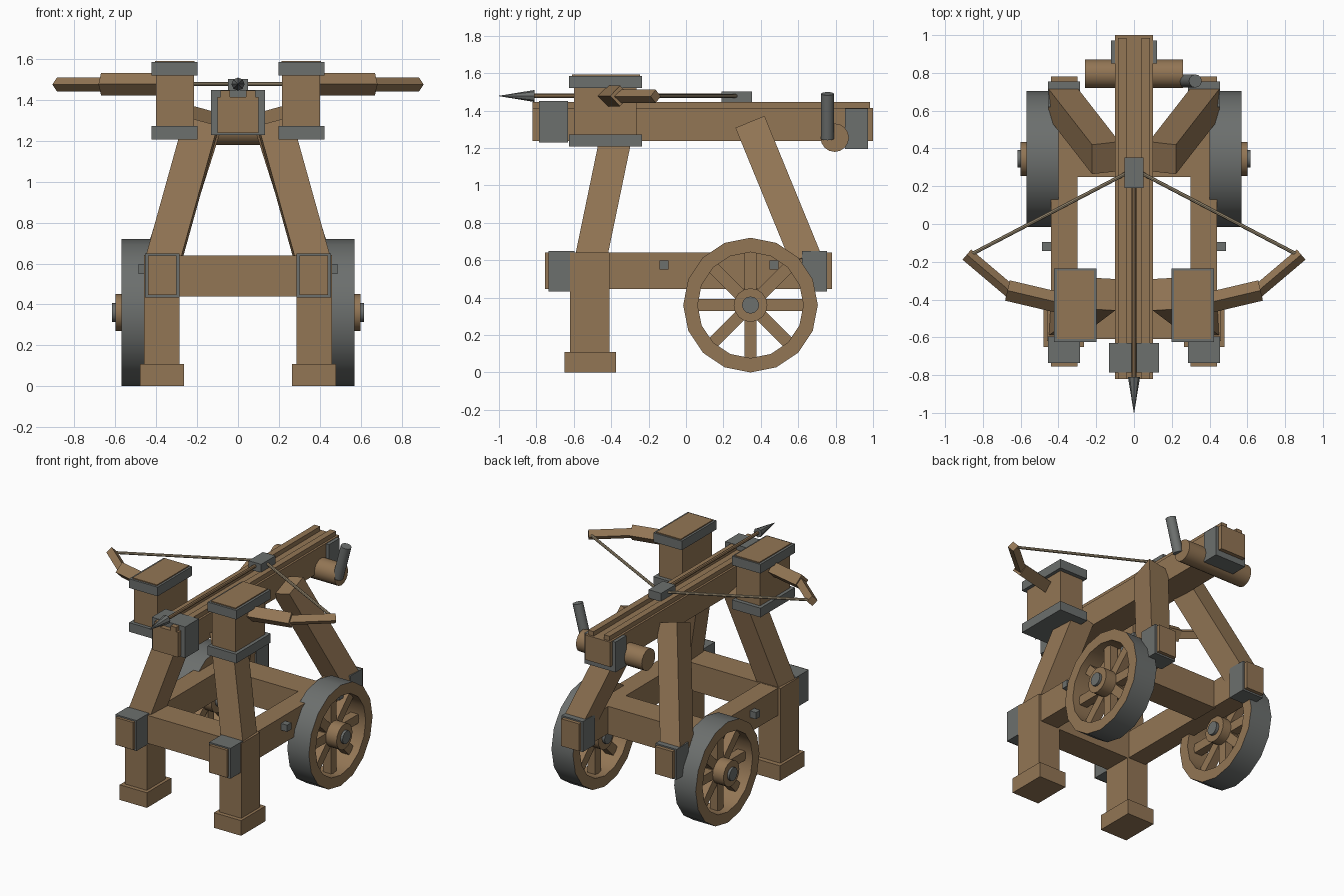
import bpy, bmesh, math
from mathutils import Vector, Matrix

old = bpy.data.objects.get("Cube")
if old:
    bpy.data.objects.remove(old)


def material(name, rgb):
    m = bpy.data.materials.new(name)
    m.use_nodes = True
    col = (*rgb, 1)
    m.diffuse_color = col
    m.node_tree.nodes["Principled BSDF"].inputs["Base Color"].default_value = col
    return m


WOOD = material("brown wood", (0.29, 0.18, 0.09))
IRON = material("grey iron", (0.15, 0.16, 0.155))
ROPE = material("tan rope", (0.35, 0.28, 0.18))


def finish(name, bm, *mats, smooth=False):
    bmesh.ops.recalc_face_normals(bm, faces=bm.faces)
    me = bpy.data.meshes.new(name)
    bm.to_mesh(me)
    bm.free()
    for m in mats:
        me.materials.append(m)
    ob = bpy.data.objects.new(name, me)
    bpy.context.collection.objects.link(ob)
    if smooth:
        bpy.ops.object.select_all(action="DESELECT")
        ob.select_set(True)
        bpy.context.view_layer.objects.active = ob
        bpy.ops.object.shade_smooth_by_angle(angle=math.radians(35))
    return ob


def box(name, mat, x, y, z):
    """Box from (min, max) ranges."""
    bm = bmesh.new()
    bmesh.ops.create_cube(bm, size=1)
    for v in bm.verts:
        v.co = [r[0] if c < 0 else r[1] for c, r in zip(v.co, (x, y, z))]
    return finish(name, bm, mat)


def frame(a, b, side):
    """Matrix at the middle of a-b, with local z along it and local x near side."""
    z = (b - a).normalized()
    y = z.cross(side).normalized()
    x = y.cross(z)
    rot = Matrix((x, y, z)).transposed().to_4x4()
    return Matrix.Translation((a + b) / 2) @ rot


def beam(name, mat, a, b, w, d, roll=0, side=(1, 0, 0)):
    """Rectangular beam running from a to b."""
    a, b = Vector(a), Vector(b)
    bm = bmesh.new()
    bmesh.ops.create_cube(bm, size=1)
    size = Matrix.Diagonal((w, d, (b - a).length, 1))
    bm.transform(frame(a, b, Vector(side)) @ Matrix.Rotation(roll, 4, "Z") @ size)
    return finish(name, bm, mat)


def rod(name, mat, a, b, r1, r2=None, sides=16, side=(0, 0, 1), smooth=True):
    """Cylinder or cone running from a to b."""
    a, b = Vector(a), Vector(b)
    bm = bmesh.new()
    bmesh.ops.create_cone(bm, cap_ends=True, segments=sides, radius1=r1,
                          radius2=r1 if r2 is None else r2, depth=(b - a).length)
    bm.transform(frame(a, b, Vector(side)))
    return finish(name, bm, mat, smooth=smooth)


def span(s, lo, hi):
    return (lo, hi) if s > 0 else (-hi, -lo)


def rim(name, x, centre, outer, inner, sides=16):
    """Wooden ring with an iron tread."""
    bm = bmesh.new()
    rings = []
    for i in range(sides):
        t = 2 * math.pi * i / sides
        rings.append([bm.verts.new((px, centre[0] + r * math.sin(t), centre[1] + r * math.cos(t)))
                      for px, r in ((x[0], outer), (x[1], outer), (x[1], inner), (x[0], inner))])
    for i, ring in enumerate(rings):
        nxt = rings[(i + 1) % sides]
        for k in range(4):
            j = (k + 1) % 4
            f = bm.faces.new((ring[k], ring[j], nxt[j], nxt[k]))
            f.material_index = 1 if k == 0 else 0
    return finish(name, bm, WOOD, IRON, smooth=True)


# Base frame cross beams
box("front_cross_beam", WOOD, (-0.31, 0.31), (-0.61, -0.41), (0.44, 0.64))
box("rear_cross_beam", WOOD, (-0.31, 0.31), (0.25, 0.45), (0.44, 0.64))

HUB = (0.345, 0.36)
for s, tag in ((1, "left"), (-1, "right")):
    # Side beam with iron end straps and square bolts
    box(f"{tag}_side_beam", WOOD, span(s, 0.30, 0.44), (-0.755, 0.78), (0.445, 0.64))
    for end, y in (("front", (-0.735, -0.595)), ("rear", (0.62, 0.755))):
        box(f"{tag}_{end}_beam_strap", IRON, span(s, 0.287, 0.455), y, (0.433, 0.65))
    for i, y in enumerate((-0.118, 0.47)):
        box(f"{tag}_bolt_{i}", IRON, span(s, 0.43, 0.487), (y - 0.024, y + 0.024), (0.55, 0.598))

    # Front post and foot
    box(f"{tag}_front_post", WOOD, span(s, 0.287, 0.46), (-0.62, -0.41), (0.05, 0.642))
    box(f"{tag}_foot", WOOD, span(s, 0.265, 0.48), (-0.65, -0.375), (0, 0.108))

    # Leaning supports
    beam(f"{tag}_front_support", WOOD, (s * 0.375, -0.515, 0.58), (s * 0.18, -0.37, 1.28),
         0.168, 0.17)
    beam(f"{tag}_rear_support", WOOD, (s * 0.38, 0.645, 0.60), (s * 0.15, 0.35, 1.32),
         0.15, 0.168)

    # Wheel
    rim(f"{tag}_wheel_rim", span(s, 0.40, 0.57), HUB, 0.36, 0.283)
    rod(f"{tag}_wheel_hub", WOOD, (s * 0.39, *HUB), (s * 0.60, *HUB), 0.09)
    rod(f"{tag}_axle_end", IRON, (s * 0.37, *HUB), (s * 0.617, *HUB), 0.046, sides=12)
    for i in range(8):
        t = i * math.pi / 4
        d = Vector((0, math.cos(t), math.sin(t)))
        c = Vector((s * 0.485, *HUB))
        beam(f"{tag}_spoke_{i}", WOOD, c + d * 0.07, c + d * 0.29, 0.06, 0.065)

    # Torsion tower with iron collars
    box(f"{tag}_tower", WOOD, span(s, 0.215, 0.40), (-0.60, -0.265), (1.215, 1.56))
    box(f"{tag}_tower_top", WOOD, span(s, 0.213, 0.407), (-0.61, -0.245), (1.55, 1.592))
    for end, z in (("lower", (1.207, 1.272)), ("upper", (1.52, 1.585))):
        box(f"{tag}_{end}_collar", IRON, span(s, 0.198, 0.424), (-0.625, -0.236), z)

    # Two-piece bow arm, set on edge, and its string
    q = math.pi / 4
    beam(f"{tag}_inner_arm", WOOD, (s * 0.36, -0.425, 1.478), (s * 0.67, -0.352, 1.478),
         0.078, 0.078, roll=q, side=(0, 0, 1))
    beam(f"{tag}_outer_arm", WOOD, (s * 0.645, -0.365, 1.476), (s * 0.885, -0.162, 1.476),
         0.05, 0.05, roll=q, side=(0, 0, 1))
    rod(f"{tag}_string", ROPE, (s * 0.87, -0.165, 1.478), (0, 0.29, 1.478), 0.01, sides=8)

    # Guide rail on the stock
    box(f"{tag}_guide_rail", WOOD, span(s, 0.04, 0.085), (-0.82, 0.985), (1.40, 1.447))

# Stock with its iron bands
box("stock", WOOD, (-0.1, 0.1), (-0.82, 1.0), (1.238, 1.415))
box("front_stock_band", IRON, (-0.132, 0.132), (-0.785, -0.63), (1.228, 1.45))
box("rear_stock_band", IRON, (-0.123, 0.123), (0.85, 0.972), (1.195, 1.411))

# Winch and handle
rod("winch_drum", WOOD, (-0.26, 0.795, 1.255), (0.26, 0.795, 1.255), 0.076)
rod("winch_handle", IRON, (0.262, 0.757, 1.25), (0.325, 0.757, 1.49), 0.035,
    sides=12, side=(1, 0, 0))

# String block and bolt
box("string_block", IRON, (-0.05, 0.05), (0.19, 0.352), (1.443, 1.503))
rod("bolt_shaft", WOOD, (0, 0.25, 1.478), (0, -0.82, 1.478), 0.012, sides=8)
rod("bolt_head", IRON, (0, -0.81, 1.478), (0, -1.0, 1.478), 0.032, 0.001,
    sides=8, smooth=False)
